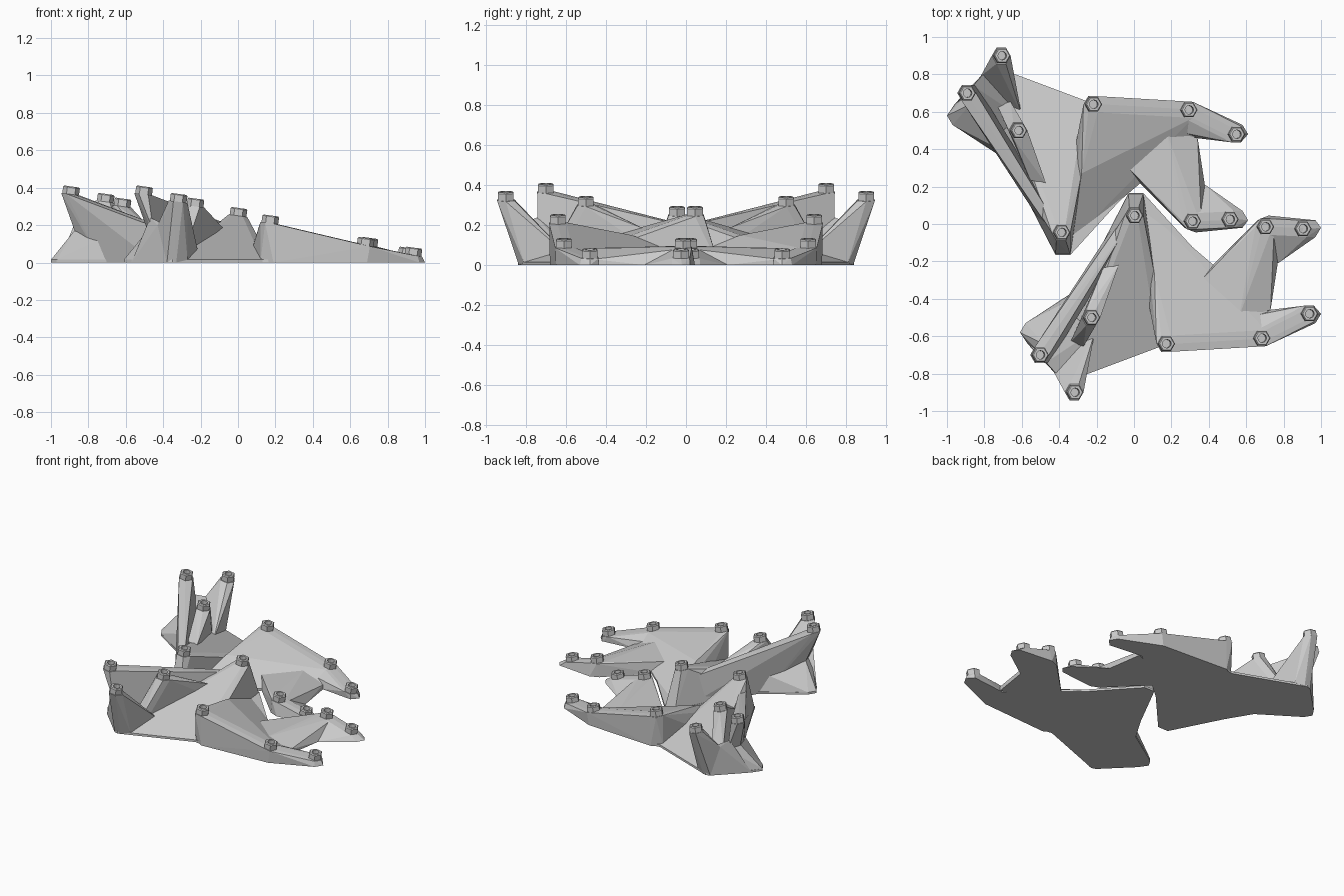
import bpy, bmesh, math
from mathutils import Matrix

if "Cube" in bpy.data.objects:
    bpy.data.objects.remove(bpy.data.objects["Cube"])

grey = bpy.data.materials.new("light_grey")
grey.use_nodes = True
grey.diffuse_color = (0.6, 0.6, 0.6, 1)
grey.node_tree.nodes["Principled BSDF"].inputs["Base Color"].default_value = (0.6, 0.6, 0.6, 1)

# Mount points: x, y and height of the seat under each nut
MOUNT = {
    "rear_outer": (-.71, .90, .325), "rear_inner": (-.895, .70, .365),
    "fin": (-.62, .50, .30), "peak": (-.39, -.045, .25),
    "shoulder": (-.22, .64, .21), "long_knuckle": (.29, .61, .09),
    "long_tip": (.545, .48, .038), "short_knuckle": (.31, .015, .09),
    "short_tip": (.51, .025, .038)}

# Footprint of the main plate
PLATE = [(-1, .58), (-.97, .53), (-.68, .34), (-.42, -.165), (-.34, -.165), (.02, .23),
         (.2, .5), (-.2, .67), (-.26, .66), (-.74, .84), (-.77, .83), (-.96, .64)]
TILT = math.radians(8)


def finish(name, bm, side):
    """Place the part on one side, mirrored for the front piece."""
    if side < 0:
        bm.transform(Matrix.Translation((.39, 0, 0)) @ Matrix.Diagonal((1, -1, 1, 1)))
    bmesh.ops.recalc_face_normals(bm, faces=bm.faces)
    me = bpy.data.meshes.new(name)
    bm.to_mesh(me)
    bm.free()
    me.materials.append(grey)
    ob = bpy.data.objects.new(name, me)
    bpy.context.collection.objects.link(ob)


def seat(key, r=.05):
    """Tilted hexagon that carries a nut."""
    x, y, z = MOUNT[key]
    ring = [math.pi / 3 * k for k in range(6)]
    return [(x + r * math.cos(a), y + r * math.sin(a),
             z - r * math.cos(a) * math.tan(TILT)) for a in ring]


def hull(name, side, seats, points):
    bm = bmesh.new()
    for p in [p for s in seats for p in seat(s)] + points:
        bm.verts.new(p)
    res = bmesh.ops.convex_hull(bm, input=bm.verts)
    junk = [v for v in res["geom_interior"] if isinstance(v, bmesh.types.BMVert)]
    bmesh.ops.delete(bm, geom=junk, context='VERTS')
    bmesh.ops.dissolve_limit(bm, angle_limit=.02, verts=bm.verts, edges=bm.edges)
    finish(name, bm, side)


def plate(name, side):
    bm = bmesh.new()
    face = bm.faces.new([bm.verts.new((x, y, 0)) for x, y in PLATE])
    top = bmesh.ops.extrude_face_region(bm, geom=[face])["geom"]
    bmesh.ops.translate(bm, vec=(0, 0, .015),
                        verts=[v for v in top if isinstance(v, bmesh.types.BMVert)])
    finish(name, bm, side)


def nut(name, side, key):
    """Hexagonal nut with a round blind hole."""
    bm = bmesh.new()
    rings = []
    for radius, z, hexed in ((.045, -.005, 1), (.045, .036, 1), (.039, .042, 1),
                             (.023, .042, 0), (.023, .005, 0)):
        ring = []
        for k in range(12):
            a = math.pi / 6 * k
            r = radius * (math.cos(math.pi / 6) if hexed and k % 2 else 1)
            ring.append(bm.verts.new((r * math.cos(a), r * math.sin(a), z)))
        rings.append(ring)
    for lo, hi in zip(rings, rings[1:]):
        for k in range(12):
            j = (k + 1) % 12
            bm.faces.new((lo[k], lo[j], hi[j], hi[k]))
    bm.faces.new(rings[0])
    bm.faces.new(rings[-1])
    bm.transform(Matrix.Translation(MOUNT[key]) @ Matrix.Rotation(TILT, 4, 'Y'))
    finish(name, bm, side)


for side, label in ((1, "back"), (-1, "front")):
    plate(label + "_plate", side)
    # Sloping body that rises to the peak
    hull(label + "_body", side, ["peak"],
         [(-.42, -.165, 0), (-.34, -.165, 0), (-.26, .66, .015), (-.74, .84, .015),
          (-.68, .34, 0), (-.68, .34, .015), (-.28, .27, .13), (-.26, .66, 0)])
    # Long wall from the inner rear post to the peak, overhanging at its outer end
    hull(label + "_long_wall", side, ["rear_inner"],
         [(-.87, .64, .16), (-.84, .74, .16), (-.73, .4, 0), (-.47, 0, .2),
          (-.43, .02, .2), (-.44, -.08, 0), (-.45, .1, 0), (-.76, .6, 0)])
    # Outer skirt beside the long wall
    hull(label + "_skirt", side, [],
         [(-1, .58, 0), (-1, .58, .015), (-.97, .53, 0), (-.97, .53, .015), (-.68, .34, 0),
          (-.96, .64, 0), (-.77, .83, 0), (-.875, .64, .17), (-.84, .74, .17),
          (-.74, .41, .12), (-.7, .4, .1)])
    # Web that closes the valley between the two rear posts
    hull(label + "_rear_web", side, [],
         [(-.77, .83, 0), (-.96, .64, 0), (-.86, .74, .24), (-.82, .79, .2),
          (-.77, .84, .2), (-.62, .58, .04), (-.7, .5, .04), (-.72, .8, .02)])
    # Outer rear post, its blade running inward
    hull(label + "_rear_post", side, ["rear_outer"],
         [(-.77, .83, 0), (-.72, .835, 0), (-.82, .79, .2), (-.66, .81, .015),
          (-.6, .58, .04), (-.72, .68, .08)])
    # Fin with the middle mount
    hull(label + "_fin", side, ["fin"],
         [(-.73, .63, .1), (-.66, .655, .1), (-.73, .63, .02), (-.66, .655, .02),
          (-.555, .235, .185), (-.47, .215, .185), (-.555, .235, .1), (-.47, .215, .1)])
    # Broad slab from the shoulder to the first knuckle
    hull(label + "_slab", side, ["shoulder", "long_knuckle"],
         [(-.27, .64, 0), (-.2, .68, 0), (.3, .65, 0), (-.33, .33, .02), (-.33, .33, 0),
          (-.28, .27, .15), (-.34, -.1, 0), (.02, .235, 0), (.02, .235, .015), (.2, .5, 0),
          (.33, .47, 0), (.33, .47, .03)])
    # Long finger
    hull(label + "_long_finger", side, ["long_knuckle", "long_tip"],
         [(.3, .65, 0), (.58, .53, 0), (.61, .48, 0), (.57, .435, 0), (.2, .5, 0),
          (.33, .46, 0), (.2, .5, .06)])
    # Short finger: palm and tip
    hull(label + "_palm", side, ["short_knuckle"],
         [(.02, .23, 0), (-.03, .3, .07), (.17, .5, .085), (.34, .46, 0), (.34, .46, .03),
          (.38, .2, 0), (.27, -.02, 0), (.33, -.045, 0), (-.03, .3, 0)])
    hull(label + "_short_finger", side, ["short_knuckle", "short_tip"],
         [(.33, -.045, 0), (.58, -.02, 0), (.61, .02, 0), (.58, .07, 0), (.38, .21, 0),
          (.3, .1, 0)])
    for key in MOUNT:
        nut(f"{label}_{key}_nut", side, key)
